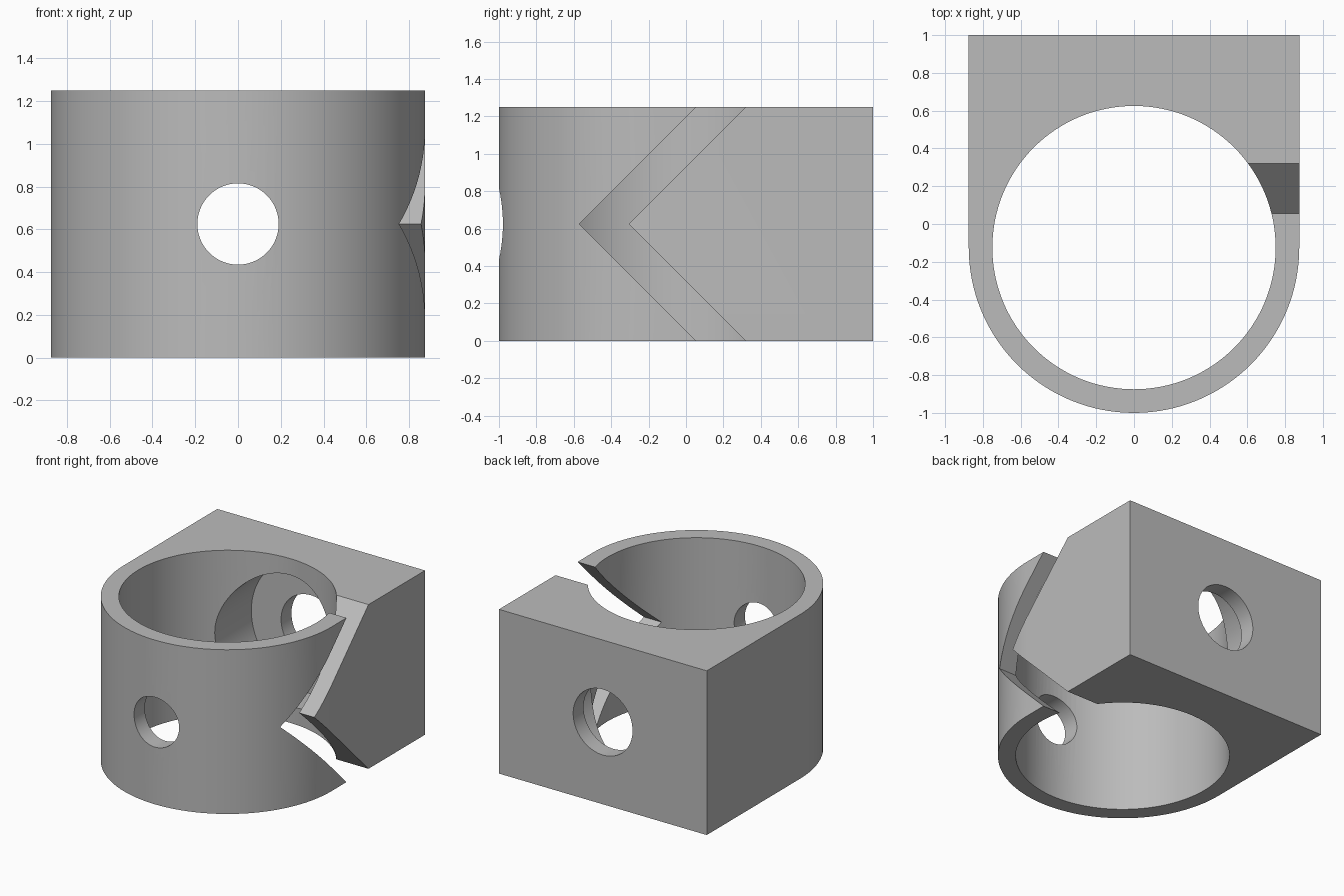
import bpy, bmesh, math
from mathutils import Matrix, Vector

old = bpy.data.objects.get("Cube")
if old:
    bpy.data.objects.remove(old, do_unlink=True)

HEIGHT, MID = 1.25, 0.625
CENTRE_Y = -0.125          # axis of the vertical bore

grey = bpy.data.materials.new("plain_grey")
grey.use_nodes = True
colour = (0.5, 0.5, 0.5, 1)
grey.diffuse_color = colour
grey.node_tree.nodes["Principled BSDF"].inputs["Base Color"].default_value = colour


def make_object(name, bm):
    bmesh.ops.recalc_face_normals(bm, faces=bm.faces)
    mesh = bpy.data.meshes.new(name)
    bm.to_mesh(mesh)
    bm.free()
    mesh.materials.append(grey)
    obj = bpy.data.objects.new(name, mesh)
    bpy.context.collection.objects.link(obj)
    return obj


def prism(name, outline, offset):
    """Extrude a closed outline of 3D points along an offset."""
    bm = bmesh.new()
    face = bm.faces.new([bm.verts.new(p) for p in outline])
    new = bmesh.ops.extrude_face_region(bm, geom=[face])["geom"]
    verts = [v for v in new if isinstance(v, bmesh.types.BMVert)]
    bmesh.ops.translate(bm, verts=verts, vec=Vector(offset))
    # keep the starting cap so that the solid is closed
    if not face.is_valid:
        bm.faces.new([v for v in bm.verts if v not in verts])
    return make_object(name, bm)


def cylinder(name, radius, start, end):
    """Round cutter between two points."""
    start, end = Vector(start), Vector(end)
    axis = end - start
    turn = axis.to_track_quat("Z", "Y").to_matrix().to_4x4()
    bm = bmesh.new()
    bmesh.ops.create_cone(bm, cap_ends=True, segments=128, radius1=radius, radius2=radius,
                          depth=axis.length,
                          matrix=Matrix.Translation((start + end) / 2) @ turn)
    return make_object(name, bm)


# Body: square at the back, half round at the front
arc = [(0.875 * math.cos(a), CENTRE_Y + 0.875 * math.sin(a), 0)
       for a in (math.pi + math.pi * i / 64 for i in range(65))]
body = prism("clamp_body", arc + [(0.875, 1, 0), (-0.875, 1, 0)], (0, 0, HEIGHT))

# Chevron slot through the left wall, with 45 degree legs
reach = MID + 0.1
slot = [(0.3, y0 + abs(dz), MID + dz)
        for y0, levels in ((-0.57, (-reach, 0, reach)), (-0.305, (reach, 0, -reach)))
        for dz in levels]

cutters = [
    cylinder("bore_cutter", 0.75, (0, CENTRE_Y, -0.1), (0, CENTRE_Y, HEIGHT + 0.1)),
    cylinder("front_hole_cutter", 0.19, (0, -1.1, MID), (0, -0.4, MID)),
    cylinder("counterbore_cutter", 0.5, (0, 0, MID), (0, 0.875, MID)),
    cylinder("back_hole_cutter", 0.25, (0, 0.5, MID), (0, 1.1, MID)),
    prism("chevron_slot_cutter", slot, (0.7, 0, 0)),
]

bpy.context.view_layer.objects.active = body
for cutter in cutters:
    cutter.hide_render = True
    cut = body.modifiers.new(cutter.name, "BOOLEAN")
    cut.operation = "DIFFERENCE"
    cut.solver = "EXACT"
    cut.object = cutter
    bpy.ops.object.modifier_apply(modifier=cut.name)
    bpy.data.objects.remove(cutter, do_unlink=True)

# Smooth round walls, crisp edges
bpy.ops.object.select_all(action="DESELECT")
body.select_set(True)
bpy.ops.object.shade_smooth_by_angle(angle=math.radians(30))
